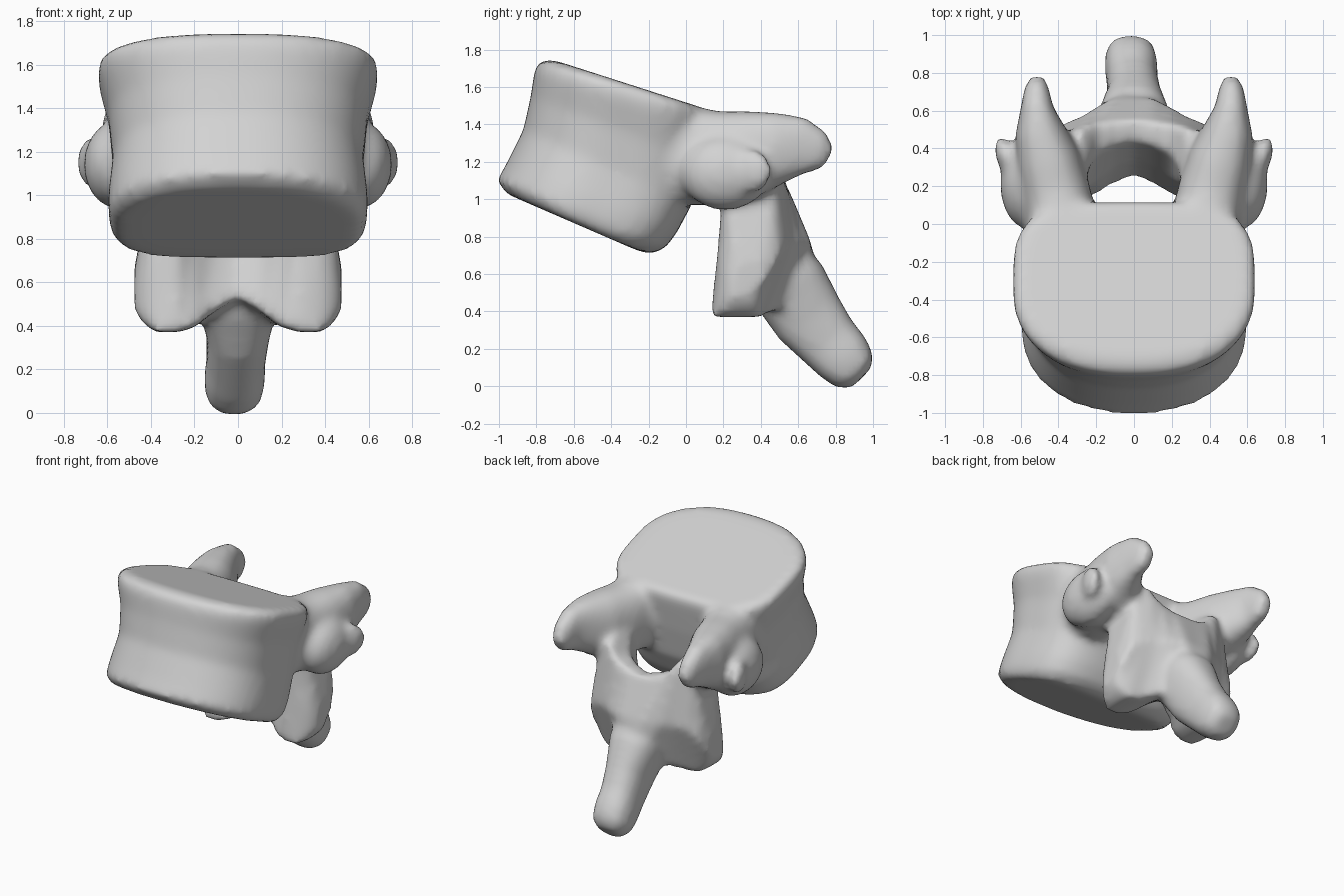
import bpy, bmesh, math
from mathutils import Vector, Matrix

cube = bpy.data.objects.get("Cube")
if cube:
    bpy.data.objects.remove(cube, do_unlink=True)

bm = bmesh.new()


def loft(rings):
    """Skin a closed solid through rings of equal point count."""
    rows = [[bm.verts.new(p) for p in ring] for ring in rings]
    count = len(rows[0])
    for a, b in zip(rows, rows[1:]):
        for i in range(count):
            j = (i + 1) % count
            bm.faces.new((a[i], a[j], b[j], b[i]))
    bm.faces.new(rows[0][::-1])
    bm.faces.new(rows[-1])


def oval(centre, u, v, near, far, count=48):
    """Superellipse ring on half axes u and v; powers for the -v and +v halves."""
    ring = []
    for i in range(count):
        a = math.tau * i / count
        c, s = math.cos(a), math.sin(a)
        power = far if s > 0 else near
        ring.append(centre + u * math.copysign(abs(c) ** (2 / power), c)
                    + v * math.copysign(abs(s) ** (2 / power), s))
    return ring


def tube(path, power=2.4):
    """Loft along (x, y, z, half width, half height) stations."""
    pts = [Vector(p[:3]) for p in path]
    rings = []
    for i, p in enumerate(path):
        t = (pts[min(i + 1, len(pts) - 1)] - pts[max(i - 1, 0)]).normalized()
        u = (Vector((1, 0, 0)) - t * t.x).normalized()
        rings.append(oval(pts[i], u * p[3], t.cross(u) * p[4], power, power))
    loft(rings)


def blob(centre, radii, turn=0):
    m = (Matrix.Translation(centre) @ Matrix.Rotation(turn, 4, 'Z')
         @ Matrix.Diagonal((*radii, 1)))
    bmesh.ops.create_uvsphere(bm, u_segments=20, v_segments=12, radius=1, matrix=m)


# Tilted waisted body: front y, front z, back y, back z, half width
body = [(-.87, .99, -.27, .73, .52), (-.96, 1.03, -.19, .705, .565),
        (-1.01, 1.10, -.11, .74, .595), (-.96, 1.19, -.05, .82, .595),
        (-.87, 1.37, .03, .97, .575), (-.83, 1.55, .08, 1.20, .595),
        (-.81, 1.69, .11, 1.38, .64), (-.78, 1.74, .12, 1.45, .645),
        (-.71, 1.745, .10, 1.485, .60)]
rings = []
for i, (fy, fz, by, bz, w) in enumerate(body):
    front, back = Vector((0, fy, fz)), Vector((0, by, bz))
    rings.append(oval((front + back) / 2, Vector((w, 0, 0)), (back - front) / 2,
                      2.15 + .03 * i, 3.6, 64))
loft(rings)

# Pedicles flowing from the top plate into the upper horns, with low side masses
for side in (-1, 1):
    horn = [(.38, -.16, 1.27, .17, .24), (.39, -.02, 1.245, .18, .26),
            (.395, .08, 1.225, .185, .26), (.42, .20, 1.22, .18, .25),
            (.46, .36, 1.245, .165, .23), (.50, .50, 1.275, .13, .19),
            (.515, .62, 1.28, .085, .16), (.515, .70, 1.25, .068, .12),
            (.51, .76, 1.215, .045, .065)]
    tube([(side * p[0], *p[1:]) for p in horn])
    blob((side * .56, .21, 1.14), (.15, .24, .20))
    blob((side * .665, .34, 1.15), (.06, .13, .12), side * -.4)

# Arch plate with lower joint lobes: (x, then y-z outline points)
half = [(0, [(.25, .53), (.34, .80), (.44, 1.04), (.55, 1.05), (.67, .76), (.72, .47)]),
        (.10, [(.21, .47), (.31, .80), (.42, 1.06), (.54, 1.07), (.67, .77), (.68, .45)]),
        (.20, [(.15, .39), (.23, .77), (.37, 1.10), (.53, 1.10), (.62, .76), (.49, .40)]),
        (.28, [(.13, .37), (.17, .77), (.22, 1.28), (.51, 1.20), (.57, .76), (.42, .37)]),
        (.38, [(.15, .37), (.18, .75), (.20, 1.12), (.47, 1.15), (.53, .74), (.39, .37)]),
        (.44, [(.19, .41), (.20, .62), (.24, .84), (.45, .86), (.50, .68), (.37, .42)]),
        (.475, [(.24, .47), (.24, .56), (.27, .66), (.40, .68), (.43, .58), (.34, .48)])]
sections = [(-x, outline) for x, outline in half[:0:-1]] + half
loft([[Vector((x, y, z)) for y, z in outline] for x, outline in sections])

# Rear spine pointing down and back
tube([(0, .42, .72, .20, .17), (0, .55, .54, .19, .21), (0, .66, .36, .145, .195),
      (-.01, .76, .24, .135, .17), (-.015, .84, .155, .14, .16),
      (-.02, .90, .085, .13, .135), (-.02, .94, .045, .08, .08)])

bmesh.ops.recalc_face_normals(bm, faces=bm.faces[:])
mesh = bpy.data.meshes.new("vertebra")
bm.to_mesh(mesh)
bm.free()
bone = bpy.data.objects.new("vertebra", mesh)
bpy.context.collection.objects.link(bone)

# Fuse the parts into one soft skin
remesh = bone.modifiers.new("fuse", 'REMESH')
remesh.mode = 'VOXEL'
remesh.voxel_size = 0.025
remesh.use_smooth_shade = True
soften = bone.modifiers.new("soften", 'SMOOTH')
soften.factor = 0.5
soften.iterations = 10
for o in bpy.context.selected_objects:
    o.select_set(False)
bone.select_set(True)
bpy.context.view_layer.objects.active = bone
bpy.ops.object.convert(target='MESH')
bpy.ops.object.shade_smooth()

# Plain grey bone
grey = bpy.data.materials.new("bone_grey")
grey.use_nodes = True
colour = (0.65, 0.65, 0.65, 1)
grey.diffuse_color = colour
grey.node_tree.nodes["Principled BSDF"].inputs["Base Color"].default_value = colour
bone.data.materials.clear()
bone.data.materials.append(grey)
